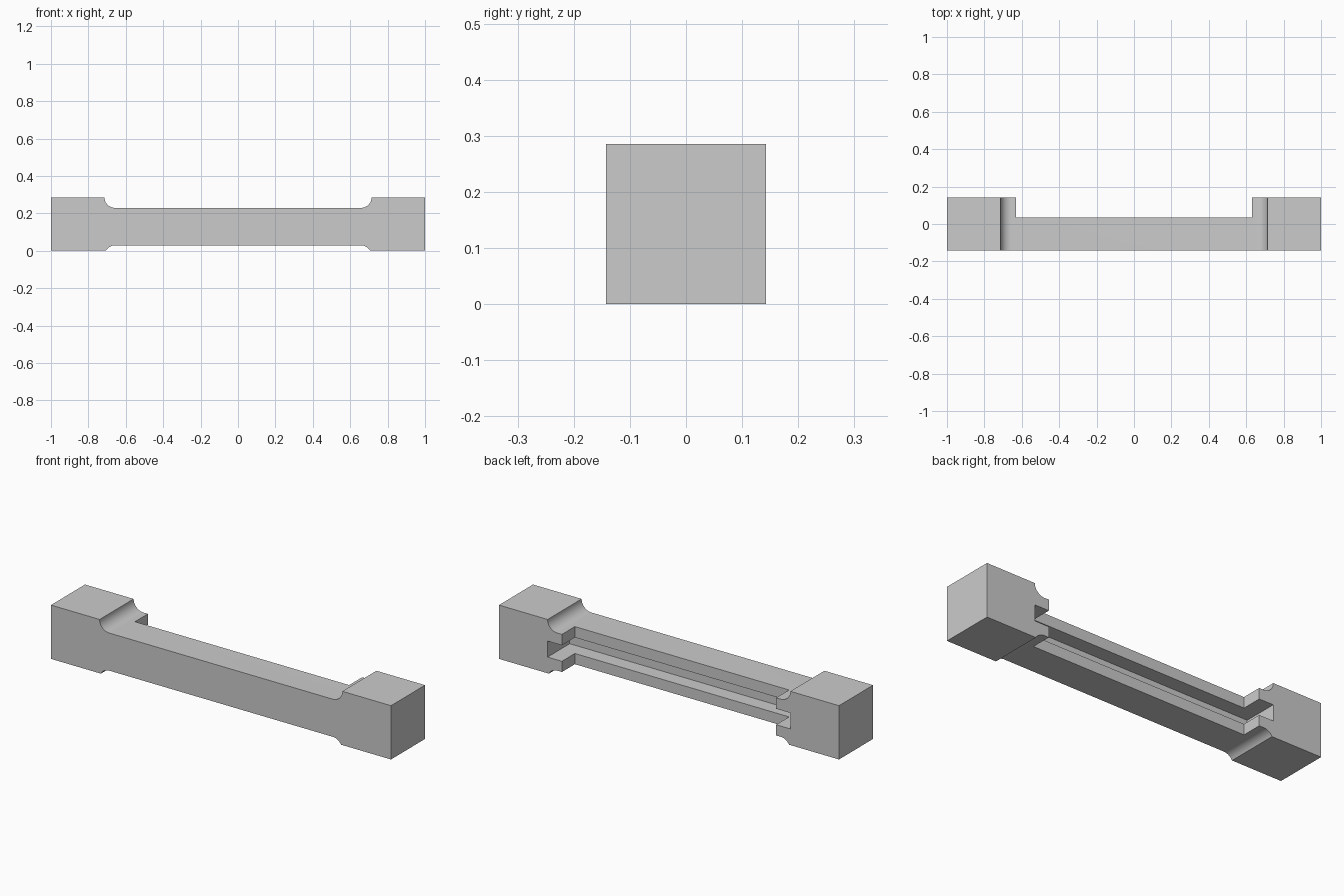
import bpy, bmesh, math

cube = bpy.data.objects.get("Cube")
if cube:
    bpy.data.objects.remove(cube)

HALF_W = 0.143            # half depth of the bar
R = 0.057                 # fillet radius
BEAM_LOW, BEAM_TOP, BLOCK_TOP = 0.029, 0.229, 0.286
BLOCK_X = 0.714           # inner face of the end blocks

grey = bpy.data.materials.new("plain grey")
grey.use_nodes = True
colour = (0.6, 0.6, 0.6, 1)
grey.diffuse_color = colour
grey.node_tree.nodes["Principled BSDF"].inputs["Base Color"].default_value = colour


def add_object(name, bm):
    bmesh.ops.recalc_face_normals(bm, faces=bm.faces)
    mesh = bpy.data.meshes.new(name)
    bm.to_mesh(mesh)
    bm.free()
    mesh.materials.append(grey)
    obj = bpy.data.objects.new(name, mesh)
    bpy.context.collection.objects.link(obj)
    return obj


def box(name, half_x, y0, y1, z0, z1):
    bm = bmesh.new()
    bmesh.ops.create_cube(bm, size=1)
    for v in bm.verts:
        v.co.x *= 2 * half_x
        v.co.y = y1 if v.co.y > 0 else y0
        v.co.z = z1 if v.co.z > 0 else z0
    return add_object(name, bm)


def fillet(cz, start, end, steps=12):
    """Arc at the inner foot of the +x block."""
    angles = [start + (end - start) * i / steps for i in range(steps + 1)]
    return [(BLOCK_X - R + R * math.cos(a), cz + R * math.sin(a)) for a in angles]


# Bar profile: right half from bottom to top, then mirrored
low_centre = BEAM_LOW - R
right = fillet(low_centre, math.pi / 2, math.asin(-low_centre / R))
right += [(1, 0), (1, BLOCK_TOP)]
right += fillet(BLOCK_TOP, 0, -math.pi / 2)
profile = right + [(-x, z) for x, z in reversed(right)]

bm = bmesh.new()
face = bm.faces.new([bm.verts.new((x, -HALF_W, z)) for x, z in profile])
result = bmesh.ops.extrude_face_region(bm, geom=[face])
moved = [g for g in result["geom"] if isinstance(g, bmesh.types.BMVert)]
bmesh.ops.translate(bm, verts=moved, vec=(0, 2 * HALF_W, 0))
bar = add_object("handle_bar", bm)

# Rear recess along the beam, and the deeper slot between its two rails
cutters = [
    box("recess_cutter", 0.63, 0.034, 0.3, -0.1, 0.4),
    box("slot_cutter", BLOCK_X, -0.043, 0.3, 0.086, 0.171),
]
bpy.context.view_layer.objects.active = bar
bar.select_set(True)
for cutter in cutters:
    cutter.hide_render = True
    mod = bar.modifiers.new(cutter.name, "BOOLEAN")
    mod.operation = "DIFFERENCE"
    mod.solver = "EXACT"
    mod.object = cutter
    bpy.ops.object.modifier_apply(modifier=mod.name)
    bpy.data.objects.remove(cutter)

bpy.ops.object.shade_smooth_by_angle(angle=math.radians(25))
